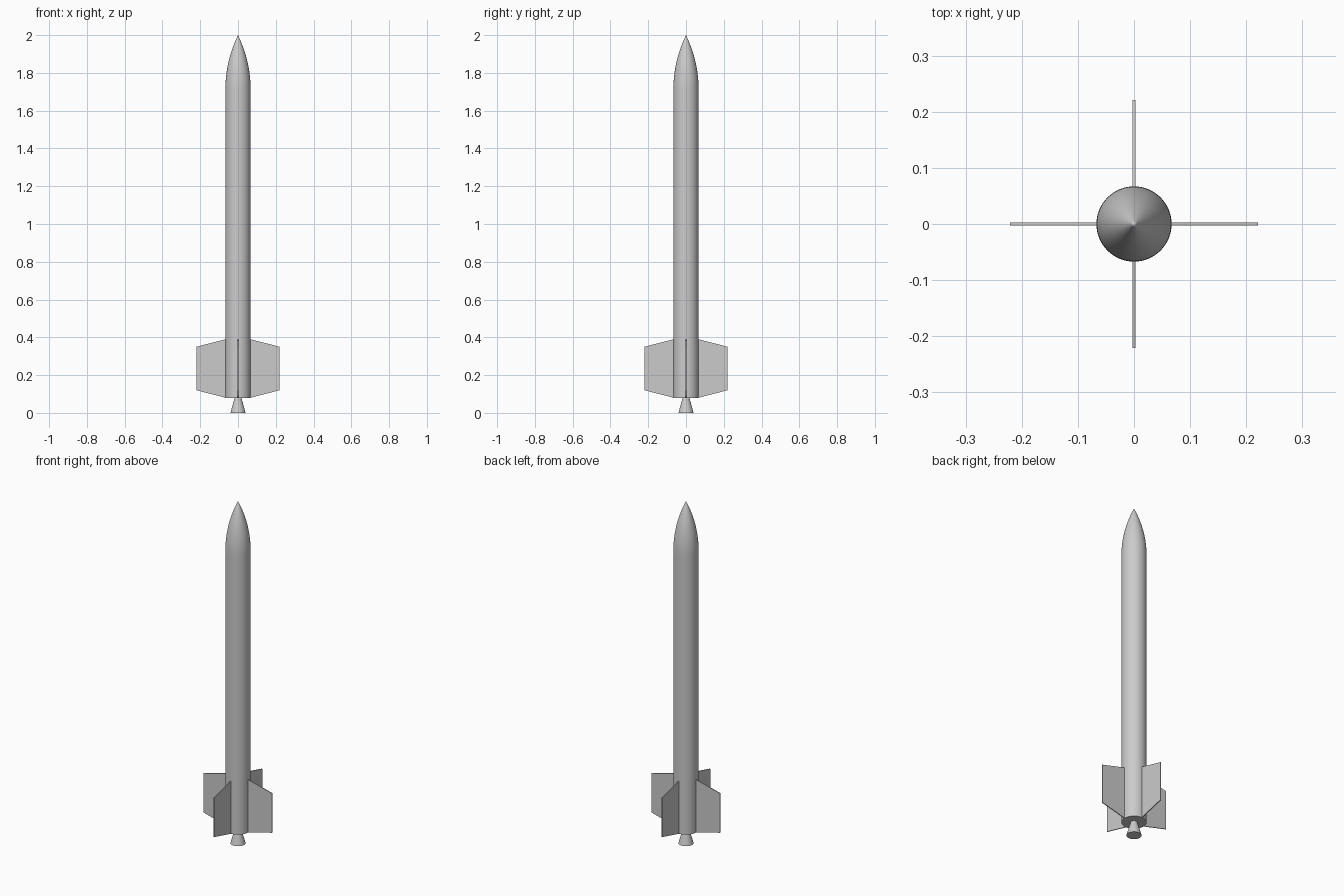
import bpy
import bmesh
import math
from mathutils import Matrix, Vector

if "Cube" in bpy.data.objects:
    bpy.data.objects.remove(bpy.data.objects["Cube"], do_unlink=True)

RADIUS, BASE, SHOULDER, TIP = 0.067, 0.08, 1.71, 2.0

grey = bpy.data.materials.new("light_grey")
grey.use_nodes = True
grey.diffuse_color = (0.6, 0.6, 0.6, 1)
grey.node_tree.nodes["Principled BSDF"].inputs["Base Color"].default_value = grey.diffuse_color


def finish(name, bm, smooth=False):
    """Turn a bmesh into a named grey object."""
    bmesh.ops.recalc_face_normals(bm, faces=bm.faces)
    mesh = bpy.data.meshes.new(name)
    bm.to_mesh(mesh)
    bm.free()
    mesh.materials.append(grey)
    if smooth:
        mesh.shade_smooth()
        mesh.set_sharp_from_angle(angle=math.radians(35))
    obj = bpy.data.objects.new(name, mesh)
    bpy.context.collection.objects.link(obj)
    return obj


def lathe(name, profile, steps=64):
    """Revolve (radius, height) points around the z axis."""
    bm = bmesh.new()
    verts = [bm.verts.new((r, 0, z)) for r, z in profile]
    edges = [bm.edges.new(pair) for pair in zip(verts, verts[1:])]
    bmesh.ops.spin(bm, geom=verts + edges, axis=(0, 0, 1), cent=(0, 0, 0),
                   angle=math.tau, steps=steps)
    bmesh.ops.remove_doubles(bm, verts=bm.verts, dist=1e-5)
    return finish(name, bm, smooth=True)


# Body tube
lathe("body_tube", [(0, BASE), (RADIUS, BASE), (RADIUS, SHOULDER)])

# Nose cone: tangent ogive
length = TIP - SHOULDER
rho = (RADIUS ** 2 + length ** 2) / (2 * RADIUS)
ogive = []
for i in range(25):
    h = length * i / 24
    ogive.append((max(0, math.sqrt(rho ** 2 - h ** 2) + RADIUS - rho), SHOULDER + h))
lathe("nose_cone", ogive)

# Engine nozzle
lathe("nozzle", [(0, 0), (0.04, 0), (0.018, BASE), (0, BASE)])

# Four swept fins
outline = [(0.065, BASE), (0.221, 0.12), (0.221, 0.35), (0.065, 0.39)]
THICKNESS = 0.005
for i, side in enumerate(("left", "back", "right", "front")):
    bm = bmesh.new()
    face = bm.faces.new([bm.verts.new((x, -THICKNESS / 2, z)) for x, z in outline])
    side_geom = bmesh.ops.extrude_face_region(bm, geom=[face])["geom"]
    moved = [v for v in side_geom if isinstance(v, bmesh.types.BMVert)]
    bmesh.ops.translate(bm, verts=moved, vec=Vector((0, THICKNESS, 0)))
    bm.transform(Matrix.Rotation(i * math.pi / 2, 4, "Z"))
    finish(side + "_fin", bm)
